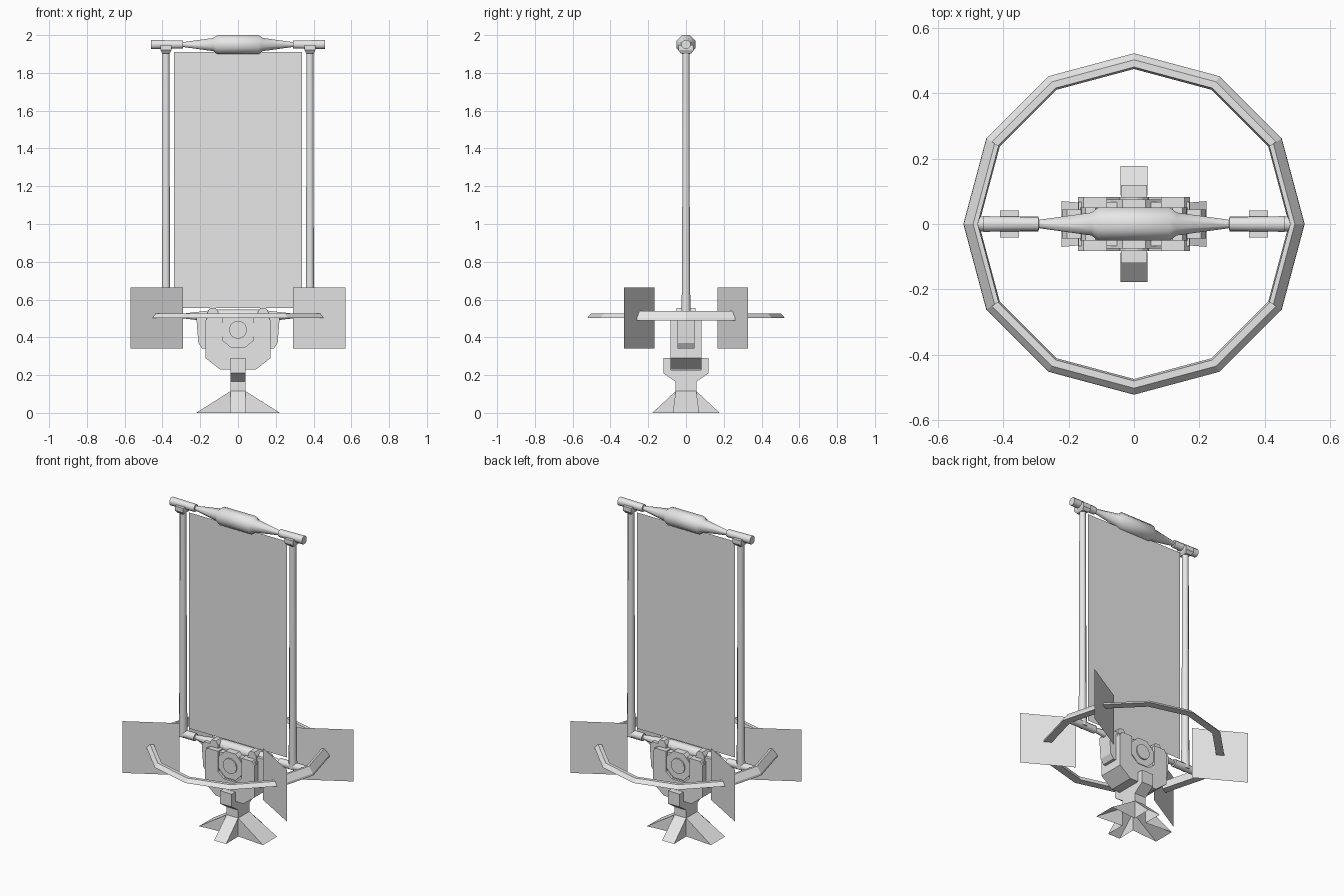
import bpy, bmesh, math
from mathutils import Vector

if "Cube" in bpy.data.objects:
    bpy.data.objects.remove(bpy.data.objects["Cube"])

grey = bpy.data.materials.new("light_grey")
grey.diffuse_color = (0.8, 0.8, 0.8, 1)
grey.use_nodes = True
grey.node_tree.nodes["Principled BSDF"].inputs["Base Color"].default_value = grey.diffuse_color


def finish(name, bm, smooth=False, closed=True):
    """Turn a bmesh into a named, coloured object."""
    bmesh.ops.remove_doubles(bm, verts=bm.verts, dist=1e-5)
    if closed:
        bmesh.ops.recalc_face_normals(bm, faces=bm.faces)
    me = bpy.data.meshes.new(name)
    bm.to_mesh(me)
    bm.free()
    me.materials.append(grey)
    ob = bpy.data.objects.new(name, me)
    bpy.context.collection.objects.link(ob)
    if smooth:
        bpy.ops.object.select_all(action='DESELECT')
        ob.select_set(True)
        bpy.context.view_layer.objects.active = ob
        bpy.ops.object.shade_smooth_by_angle(angle=math.radians(50))
    return ob


def loft(name, rings, smooth=False):
    """Skin a list of equal-length point rings and cap both ends."""
    bm = bmesh.new()
    rows = [[bm.verts.new(p) for p in r] for r in rings]
    n = len(rows[0])
    for a, b in zip(rows, rows[1:]):
        for i in range(n):
            j = (i + 1) % n
            bm.faces.new((a[i], a[j], b[j], b[i]))
    bm.faces.new(rows[0][::-1])
    bm.faces.new(rows[-1])
    return finish(name, bm, smooth)


def prism_y(name, pts, y0, y1):
    """Extrude an (x, z) outline along y."""
    return loft(name, [[(x, y, z) for x, z in pts] for y in (y0, y1)])


def sheet(name, pts):
    bm = bmesh.new()
    bm.faces.new([bm.verts.new(p) for p in pts])
    return finish(name, bm, closed=False)


def circle(r, n):
    off = math.pi / n
    return [(r * math.cos(off + 2 * math.pi * i / n),
             r * math.sin(off + 2 * math.pi * i / n)) for i in range(n)]


def bar(name, half, z, n=8):
    """Bar turned around the x axis from half a profile of (x, radius)."""
    prof = [(-x, r) for x, r in reversed(half)] + half
    return loft(name, [[(x, a, z + b) for a, b in circle(r, n)] for x, r in prof], True)


# Top and bottom spreader bars with a thick middle and tapered necks
bar("top_bar", [(0.11, 0.054), (0.13, 0.038), (0.29, 0.014),
                (0.292, 0.023), (0.46, 0.026)], 1.95)
bar("bottom_bar", [(0.11, 0.036), (0.13, 0.034), (0.29, 0.014),
                   (0.292, 0.024), (0.49, 0.024)], 0.513)

# Upright posts with clamps under the top bar, and the sail between them
for s, side in ((-1, "left"), (1, "right")):
    x = s * 0.381
    loft(side + "_post", [[(x + a, b, z) for a, b in circle(r, 8)]
                          for z, r in ((0.50, 0.026), (0.8, 0.022), (1.93, 0.020))], True)
    loft(side + "_clamp", [[(x - w, -d, z), (x + w, -d, z), (x + w, d, z), (x - w, d, z)]
                           for z, w, d in ((1.903, 0.02, 0.028), (1.92, 0.029, 0.041),
                                           (1.948, 0.029, 0.041))])
sheet("sail_panel", [(-0.34, 0, 0.555), (0.34, 0, 0.555), (0.34, 0, 1.91), (-0.34, 0, 1.91)])

# Ring of four arcs: tall ones at the sides, thin ones at front and back
tall = [(0.522, 0.49), (0.52, 0.503), (0.492, 0.54), (0.478, 0.54), (0.474, 0.49)]
thin = [(0.522, 0.503), (0.519, 0.508), (0.502, 0.526), (0.48, 0.526), (0.474, 0.503)]
for name, start, steps, prof in (("right_arc", -30, 2, tall), ("back_arc", 30, 4, thin),
                                 ("left_arc", 150, 2, tall), ("front_arc", 210, 4, thin)):
    loft(name, [[(r * math.cos(a), r * math.sin(a), z) for r, z in prof]
                for a in (math.radians(start + 30 * i) for i in range(steps + 1))])

# Four upright radial fins where the arcs meet
for i, deg in enumerate((30, 150, 210, 330)):
    c, s = math.cos(math.radians(deg)), math.sin(math.radians(deg))
    sheet("fin_%d" % (i + 1), [(r * c, r * s, z) for r, z in
                               ((0.335, 0.34), (0.658, 0.34), (0.658, 0.665), (0.335, 0.665))])

# Central housing, its side cheeks and raised front and back blocks
hull = [(-0.17, 0.29), (-0.095, 0.23), (0.095, 0.23), (0.17, 0.29), (0.17, 0.505), (-0.17, 0.505)]
prism_y("housing", hull, -0.068, 0.068)
for s, side in ((-1, "left"), (1, "right")):
    prism_y(side + "_cheek", [(s * x, z) for x, z in
                              ((0.15, 0.34), (0.19, 0.34), (0.21, 0.37), (0.22, 0.50),
                               (0.205, 0.525), (0.15, 0.525))], -0.045, 0.045)
    prism_y(side + "_block", [(s * x, z) for x, z in
                              ((0.04, 0.23), (0.095, 0.23), (0.172, 0.29), (0.172, 0.49),
                               (0.155, 0.512), (0.082, 0.512), (0.082, 0.385), (0.04, 0.35))],
            -0.082, 0.082)
    prism_y(side + "_knob", [(s * x, z) for x, z in
                             ((0.10, 0.50), (0.165, 0.50), (0.16, 0.535), (0.148, 0.555),
                              (0.118, 0.555), (0.105, 0.535))], -0.05, 0.05)
prism_y("lower_block", [(-0.04, 0.23), (0.04, 0.23), (0.04, 0.35), (-0.04, 0.35)], -0.082, 0.082)

# Octagonal collar and round hub, showing on both faces
prism_y("octagon_collar", [(a, 0.44 + b) for a, b in circle(0.09, 8)], -0.075, 0.075)
prism_y("round_hub", [(a, 0.44 + b) for a, b in circle(0.047, 16)], -0.083, 0.083)

# Bracket cradling the housing
half = [(0.055, 0.165), (0.12, 0.21), (0.12, 0.29), (0.08, 0.29), (0.08, 0.228)]
outline = half + [(-y, z) for y, z in reversed(half)]
loft("cradle", [[(x, y, z) for y, z in outline] for x in (-0.04, 0.04)])

# Neck column
loft("neck", [[(-0.04, -d, z), (0.04, -d, z), (0.04, d, z), (-0.04, d, z)]
              for z, d in ((0.10, 0.055), (0.17, 0.055))])

# Cross-shaped foot: four sloping toes, open underneath
for name, axis, sgn, inner, outer, w_in, w_out in (
        ("front_toe", 1, -1, 0.055, 0.178, 0.04, 0.042),
        ("back_toe", 1, 1, 0.055, 0.178, 0.04, 0.042),
        ("left_toe", 0, -1, 0.04, 0.222, 0.055, 0.07),
        ("right_toe", 0, 1, 0.04, 0.222, 0.055, 0.07)):
    bm = bmesh.new()

    def pt(along, across, z):
        p = (sgn * along, across, z) if axis == 0 else (-across, sgn * along, z)
        return bm.verts.new(Vector(p))

    a, b = pt(inner, -w_in, 0.115), pt(inner, w_in, 0.115)
    c, d = pt(outer, w_out, 0), pt(outer, -w_out, 0)
    e, f = pt(inner, -w_in, 0), pt(inner, w_in, 0)
    bm.faces.new((a, d, c, b))
    bm.faces.new((a, e, d))
    bm.faces.new((b, c, f))
    bmesh.ops.recalc_face_normals(bm, faces=bm.faces)
    if bm.faces[:][0].normal.z < 0:
        bmesh.ops.reverse_faces(bm, faces=bm.faces)
    finish(name, bm, closed=False)
